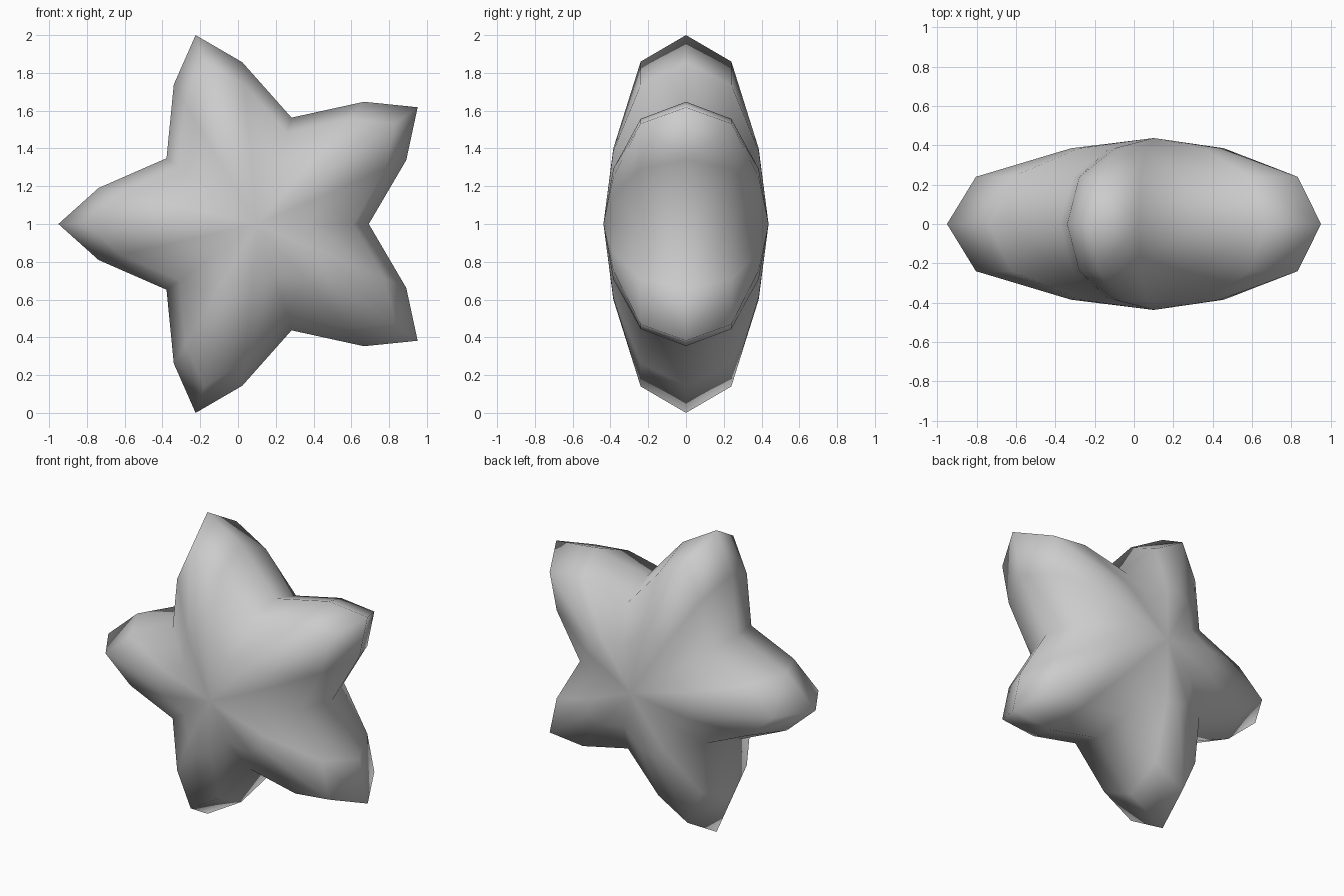
import bpy, bmesh
from math import radians, cos, sin

if "Cube" in bpy.data.objects:
    bpy.data.objects.remove(bpy.data.objects["Cube"])

# One star arm: (angle from the arm's axis, outer radius, inner-ring radius)
TIP, SHOULDER, VALLEY = (0, 1.0515, 0.42), (12.8, 0.86, 0.388), (36, 0.592, 0.28)
ARM = [TIP, SHOULDER, VALLEY, (72 - 12.8, SHOULDER[1], SHOULDER[2])]
CX, CZ = 0.1005, 1.0
DEPTH = 0.437

bm = bmesh.new()


def star_ring(y, scale=None):
    """20-point star loop at depth y; scale=None uses the softer inner ring."""
    ring = []
    for k in range(5):
        for ang, outer, inner in ARM:
            r = inner if scale is None else outer * scale
            a = radians(36 + 72 * k + ang)
            ring.append(bm.verts.new((CX + r * cos(a), y, CZ + r * sin(a))))
    return ring


def bridge(a, b):
    for i in range(20):
        j = (i + 1) % 20
        bm.faces.new((a[i], a[j], b[j], b[i]))


# Puffy body: equator outline, then two rings and a pole on each side
equator = star_ring(0, 1.0)
for side in (-1, 1):
    mid = star_ring(side * 0.24, 0.86)
    inner = star_ring(side * 0.385)
    pole = bm.verts.new((CX, side * DEPTH, CZ))
    bridge(equator, mid)
    bridge(mid, inner)
    for i in range(20):
        bm.faces.new((inner[i], inner[(i + 1) % 20], pole))

bmesh.ops.recalc_face_normals(bm, faces=bm.faces)
for f in bm.faces:
    f.smooth = True
mesh = bpy.data.meshes.new("puffy_star")
bm.to_mesh(mesh)
bm.free()
bpy.context.collection.objects.link(bpy.data.objects.new("puffy_star", mesh))
